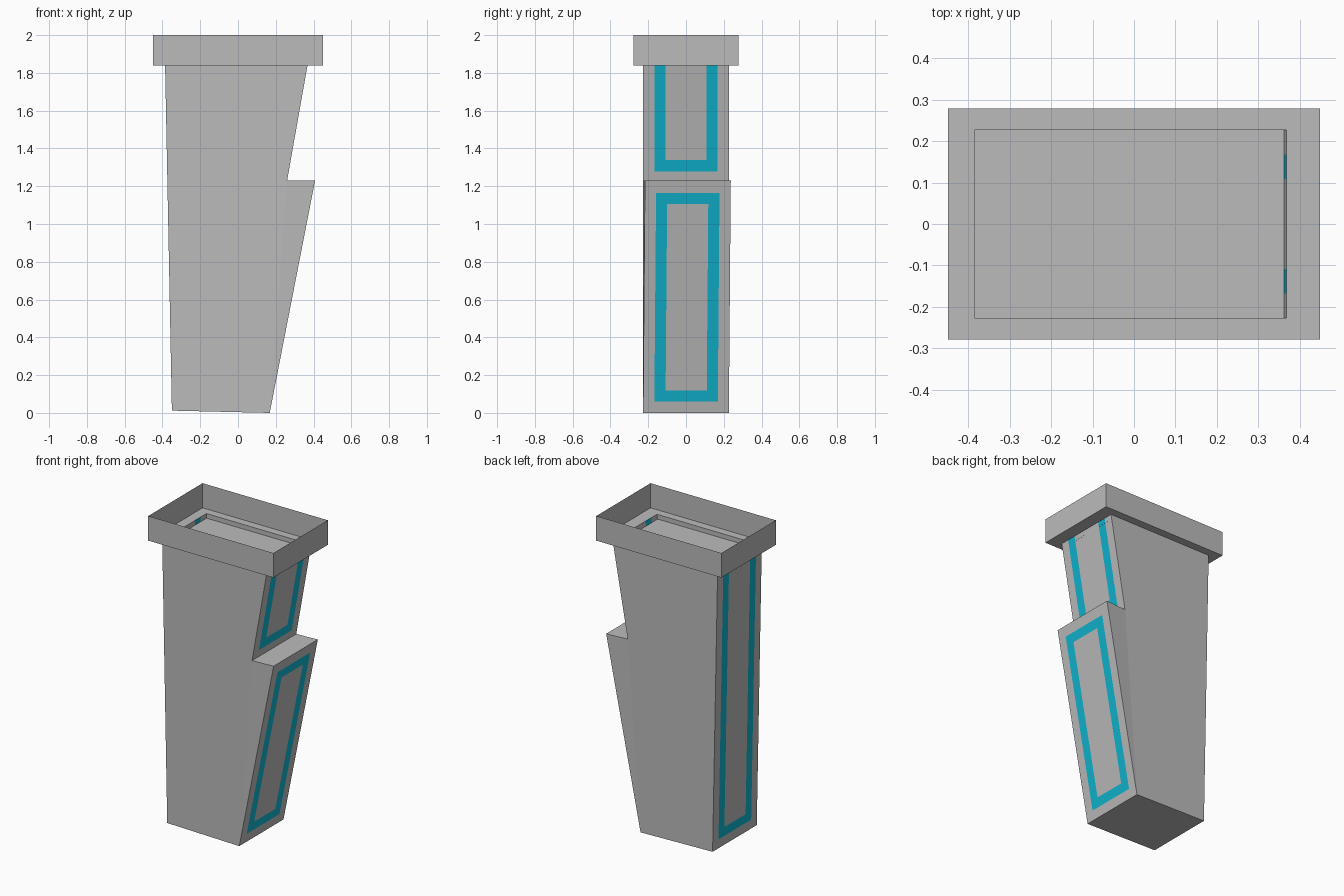
import bpy
import bmesh
from mathutils import Vector

cube = bpy.data.objects.get("Cube")
if cube:
    bpy.data.objects.remove(cube, do_unlink=True)


def make_material(name, colour):
    mat = bpy.data.materials.new(name)
    mat.use_nodes = True
    mat.diffuse_color = colour
    mat.node_tree.nodes["Principled BSDF"].inputs["Base Color"].default_value = colour
    return mat


MATERIALS = [make_material("grey", (0.5, 0.5, 0.5, 1)),
             make_material("teal", (0.005, 0.46, 0.63, 1))]


def face(bm, points):
    return bm.faces.new([bm.verts.new(p) for p in points])


def framed_panel(bm, corners, rows, closed):
    """Split a quad into a grid and colour its second ring as a teal frame."""
    a, b, c, d = map(Vector, corners)
    cols = [0, 0.13, 0.26, 0.74, 0.87, 1]
    grid = [[bm.verts.new(a.lerp(b, u).lerp(d.lerp(c, u), v)) for u in cols]
            for v in rows]
    last = len(rows) - 2
    for j in range(last + 1):
        for i in range(5):
            f = bm.faces.new((grid[j][i], grid[j][i + 1],
                              grid[j + 1][i + 1], grid[j + 1][i]))
            ring = min(i, 4 - i, j, last - j if closed else j)
            f.material_index = int(ring == 1)


def finish(name, bm):
    bmesh.ops.remove_doubles(bm, verts=bm.verts[:], dist=0.0001)
    mesh = bpy.data.meshes.new(name)
    bm.to_mesh(mesh)
    bm.free()
    for mat in MATERIALS:
        mesh.materials.append(mat)
    obj = bpy.data.objects.new(name, mesh)
    bpy.context.scene.collection.objects.link(obj)
    return obj


W = 0.227      # half depth of the body
RIM = 1.84     # top of the body, underside of the collar
STEP = 1.23    # height of the step
PROFILE = [(-0.35, 0.012), (0.168, 0), (0.26, STEP), (0.368, RIM), (-0.386, RIM)]
foot_l, foot_r, notch, top_r, top_l = PROFILE


def at(point, y):
    return (point[0], y, point[1])


def side_quad(low, high, flip=1):
    return [at(low, -W * flip), at(low, W * flip), at(high, W * flip), at(high, -W * flip)]


# Tapered body: front, back, underside and recessed lid
bm = bmesh.new()
face(bm, [at(p, -W) for p in PROFILE])
face(bm, [at(p, W) for p in reversed(PROFILE)])
face(bm, side_quad(foot_r, foot_l))
lid_z = RIM - 0.03
face(bm, [(-0.385, -W, lid_z), (0.363, -W, lid_z), (0.363, W, lid_z), (-0.385, W, lid_z)])

# Left upper panel and right full-height panel, frames running under the collar
framed_panel(bm, side_quad(notch, top_r), [0, 0.08, 0.18, 1], False)
framed_panel(bm, side_quad(foot_l, top_l, -1), [0, 0.032, 0.064, 1], False)
finish("body", bm)

# Flared wedge below the step
bm = bmesh.new()
foot = [at(foot_r, -W), at(foot_r, W)]
inner = [at(notch, -W), at(notch, W)]
outer = [(0.408, -0.217, STEP), (0.408, 0.237, STEP)]
framed_panel(bm, [foot[0], foot[1], outer[1], outer[0]],
             [0, 0.049, 0.097, 0.899, 0.947, 1], True)
face(bm, [foot[0], outer[0], inner[0]])
face(bm, [foot[1], inner[1], outer[1]])
face(bm, [inner[0], outer[0], outer[1], inner[1]])
finish("stepped_wedge", bm)

# Open collar: thin upright walls and a ledge around the body
bm = bmesh.new()


def ring(x0, x1, y, z):
    return [(x0, -y, z), (x1, -y, z), (x1, y, z), (x0, y, z)]


ledge = ring(top_l[0], top_r[0], W, RIM)
low = ring(-0.45, 0.45, 0.279, RIM)
high = ring(-0.45, 0.45, 0.279, 2)
for i in range(4):
    k = (i + 1) % 4
    face(bm, [low[i], low[k], high[k], high[i]])
    face(bm, [ledge[i], ledge[k], low[k], low[i]])
finish("collar", bm)
